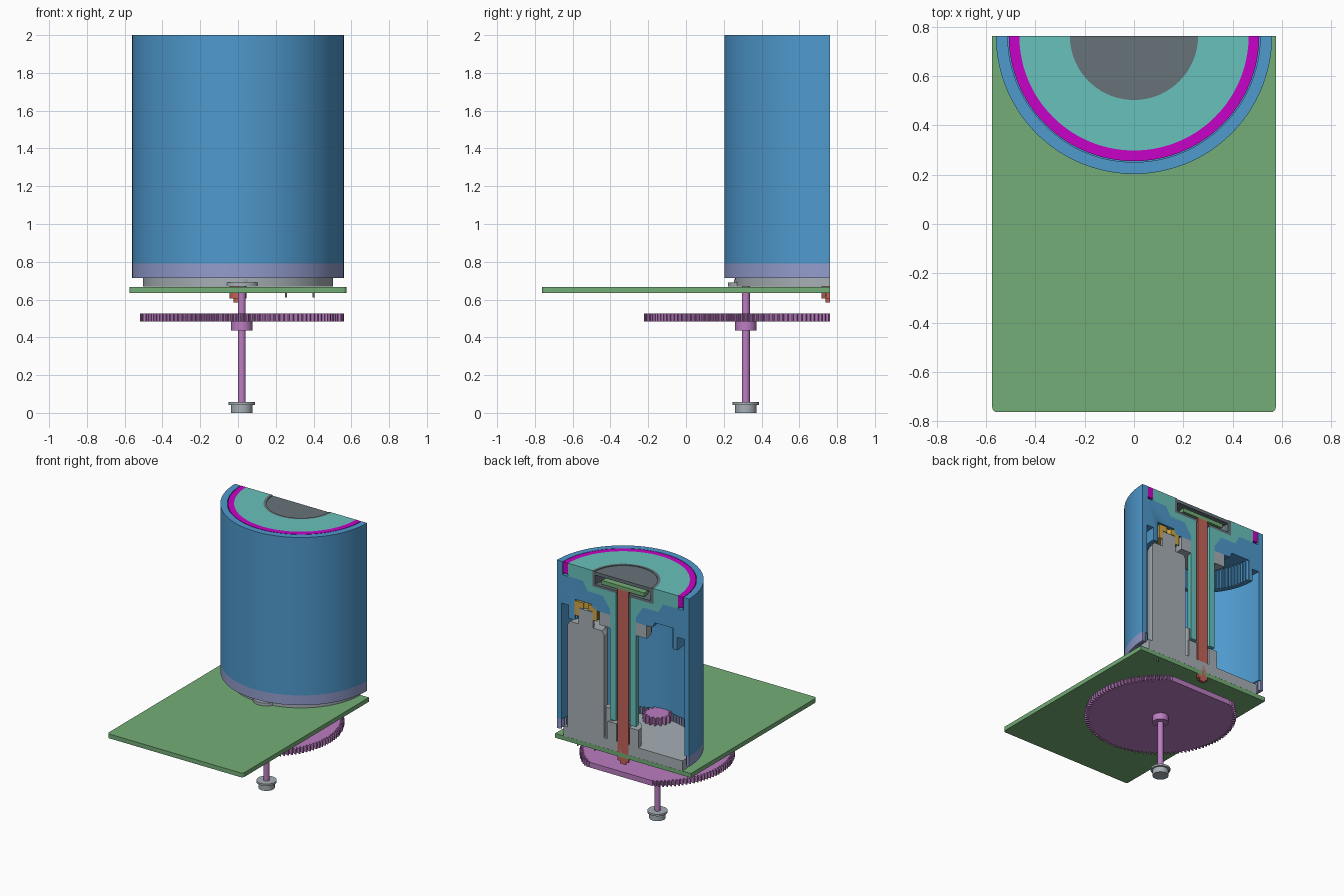
import bpy, bmesh, math
from mathutils import Vector

cube = bpy.data.objects.get("Cube")
if cube:
    bpy.data.objects.remove(cube, do_unlink=True)

CUT = 0.763          # section plane, also the drum axis in y
HALF = (math.pi, 2 * math.pi)
FULL = (0, 2 * math.pi)


def material(name, *srgb):
    m = bpy.data.materials.new(name)
    col = [(c / 255) ** 2.2 for c in srgb] + [1]
    m.diffuse_color = col
    m.use_nodes = True
    for node in m.node_tree.nodes:
        if node.type == 'BSDF_PRINCIPLED':
            node.inputs["Base Color"].default_value = col
    return m


BLUE = material("drum blue", 80, 152, 204)
TEAL = material("teal", 104, 192, 186)
MAGENTA = material("magenta", 198, 10, 198)
DARK = material("dark grey", 102, 114, 120)
GREY = material("light grey", 165, 174, 180)
GREEN = material("board green", 115, 172, 118)
LAVENDER = material("lavender", 145, 155, 204)
PURPLE = material("gear purple", 186, 124, 192)
RED = material("rod red", 194, 98, 88)
YELLOW = material("brass yellow", 208, 166, 70)


def finish(name, bm, mat):
    bmesh.ops.recalc_face_normals(bm, faces=bm.faces)
    for f in bm.faces:
        f.smooth = True
    me = bpy.data.meshes.new(name)
    bm.to_mesh(me)
    bm.free()
    me.set_sharp_from_angle(angle=math.radians(25))
    me.materials.append(mat)
    ob = bpy.data.objects.new(name, me)
    bpy.context.collection.objects.link(ob)
    return ob


def lathe(name, mat, profile, x=0, y=CUT, arc=HALF, steps=64, section=False):
    """Revolve a closed (r, z[, tooth]) profile; tooth adds radius on alternate steps."""
    bm = bmesh.new()
    full = arc == FULL
    rings = []
    for k in range(steps if full else steps + 1):
        a = arc[0] + (arc[1] - arc[0]) * k / steps
        ring = []
        for r, z, *tooth in profile:
            if tooth and k % 4 < 2:
                r += tooth[0]
            ring.append(bm.verts.new((x + r * math.cos(a), y + r * math.sin(a), z)))
        rings.append(ring)
    n = len(profile)
    pairs = list(zip(rings, rings[1:]))
    if full:
        pairs.append((rings[-1], rings[0]))
    else:
        bm.faces.new(rings[0])
        bm.faces.new(rings[-1])
    for p, q in pairs:
        for i in range(n):
            j = (i + 1) % n
            if profile[i][0] or profile[j][0]:
                bm.faces.new((p[i], p[j], q[j], q[i]))
    bmesh.ops.remove_doubles(bm, verts=bm.verts, dist=1e-5)
    if section:
        bmesh.ops.bisect_plane(bm, geom=bm.verts[:] + bm.edges[:] + bm.faces[:],
                               plane_co=(0, CUT, 0), plane_no=(0, 1, 0), clear_outer=True)
        bmesh.ops.holes_fill(bm, edges=[e for e in bm.edges if e.is_boundary], sides=0)
    return finish(name, bm, mat)


def rod(name, mat, r, z0, z1, x=0, y=CUT, arc=HALF, steps=32, tooth=0, **kw):
    return lathe(name, mat, [(0, z0), (r, z0, tooth), (r, z1, tooth), (0, z1)],
                 x, y, arc, steps, **kw)


def tube(name, mat, r0, r1, z0, z1, tooth=0, steps=64):
    return lathe(name, mat, [(r0, z0, tooth), (r1, z0), (r1, z1), (r0, z1, tooth)],
                 steps=steps)


# Circuit board with rounded front corners
bm = bmesh.new()
bmesh.ops.create_cube(bm, size=1)
bmesh.ops.scale(bm, vec=Vector((1.15, 2 * CUT, 0.033)), verts=bm.verts)
bmesh.ops.translate(bm, vec=Vector((0, 0, 0.651)), verts=bm.verts)
corners = [e for e in bm.edges
           if abs(e.verts[0].co.z - e.verts[1].co.z) > 0.01 and e.verts[0].co.y < 0]
bmesh.ops.bevel(bm, geom=corners, offset=0.02, segments=4, affect='EDGES', profile=0.5)
finish("circuit_board", bm, GREEN)

# Drum shell with stepped web and internal ring gear
lathe("drum_shell", BLUE, [
    (0.56, 0.79), (0.56, 2.0), (0.512, 2.0), (0.512, 1.9), (0.34, 1.9), (0.3, 1.83),
    (0.17, 1.83), (0.11, 1.74), (0.11, 1.7), (0.25, 1.7), (0.27, 1.74),
    (0.41, 1.74, 0.02), (0.41, 1.58, 0.02), (0.46, 1.58), (0.46, 1.68), (0.52, 1.68),
    (0.52, 0.79)], steps=200)
tube("drum_ring_gear", LAVENDER, 0.525, 0.56, 0.715, 0.79, tooth=0.015, steps=240)

# Top cap, its stem and the seal
lathe("top_cap", TEAL, [
    (0.26, 2.0), (0.465, 2.0), (0.465, 1.9), (0.34, 1.9), (0.3, 1.83), (0.17, 1.83),
    (0.11, 1.74), (0.11, 0.9), (0.06, 0.9), (0.06, 1.88), (0.26, 1.88)], steps=96)
tube("seal_ring", MAGENTA, 0.465, 0.508, 1.915, 2.0, steps=96)

# Sensor cup in the cap
lathe("sensor_cup", DARK, [
    (0, 1.995), (0.24, 1.995), (0.24, 2.0), (0.26, 2.0), (0.26, 1.88), (0.05, 1.88),
    (0.05, 1.9), (0.235, 1.9), (0.235, 1.97), (0, 1.97)], steps=96)
rod("sensor_board", GREEN, 0.18, 1.915, 1.945)

# Central rod and bearings
lathe("central_rod", RED, [(0, 0.585), (0.025, 0.585), (0.025, 0.605), (0.045, 0.605),
                           (0.045, 1.93), (0, 1.93)], steps=32)
tube("upper_bearing", GREY, 0.11, 0.2, 1.6, 1.7)
tube("lower_bushing", GREY, 0.055, 0.13, 0.67, 0.88)

# Base plate
rod("base_plate", GREY, 0.503, 0.668, 0.745, steps=96)

# Motor with boss, drive gear, support post and pins
lathe("motor", GREY, [(0, 0.668), (0.155, 0.668), (0.155, 1.53), (0.135, 1.56),
                      (0.06, 1.56), (0.06, 1.68), (0, 1.68)], x=0.315, steps=48)
lathe("drive_gear", YELLOW, [(0.055, 1.62), (0.08, 1.62, 0.015), (0.08, 1.73, 0.015),
                             (0.02, 1.73), (0.02, 1.685), (0.055, 1.685)], x=0.315, steps=48)
rod("support_post", GREY, 0.035, 0.74, 0.98, x=0.13, y=0.72, arc=FULL, steps=24)
for i, px in enumerate((0.255, 0.4)):
    rod(f"motor_pin_{i + 1}", GREY, 0.005, 0.61, 0.64, x=px, y=0.74, arc=FULL, steps=8)

# Offset gear train on the long shaft
GX, GY = 0.02, 0.317
train = dict(x=GX, y=GY, arc=FULL)
rod("gear_shaft", PURPLE, 0.021, 0.04, 0.8, **train)
rod("large_gear", PURPLE, 0.512, 0.485, 0.525, steps=480, tooth=0.028, section=True, **train)
rod("gear_hub", PURPLE, 0.057, 0.435, 0.485, **train)
rod("pinion", PURPLE, 0.078, 0.75, 0.805, steps=64, tooth=0.025, **train)
lathe("shaft_bearing", GREY, [(0.022, 0.668), (0.095, 0.668), (0.095, 0.69), (0.062, 0.69),
                              (0.062, 0.705), (0.04, 0.705), (0.04, 0.75), (0.022, 0.75)],
      steps=48, **train)
lathe("shaft_foot", GREY, [(0, 0), (0.057, 0), (0.057, 0.043), (0.07, 0.043),
                           (0.07, 0.058), (0, 0.058)], steps=48, **train)
